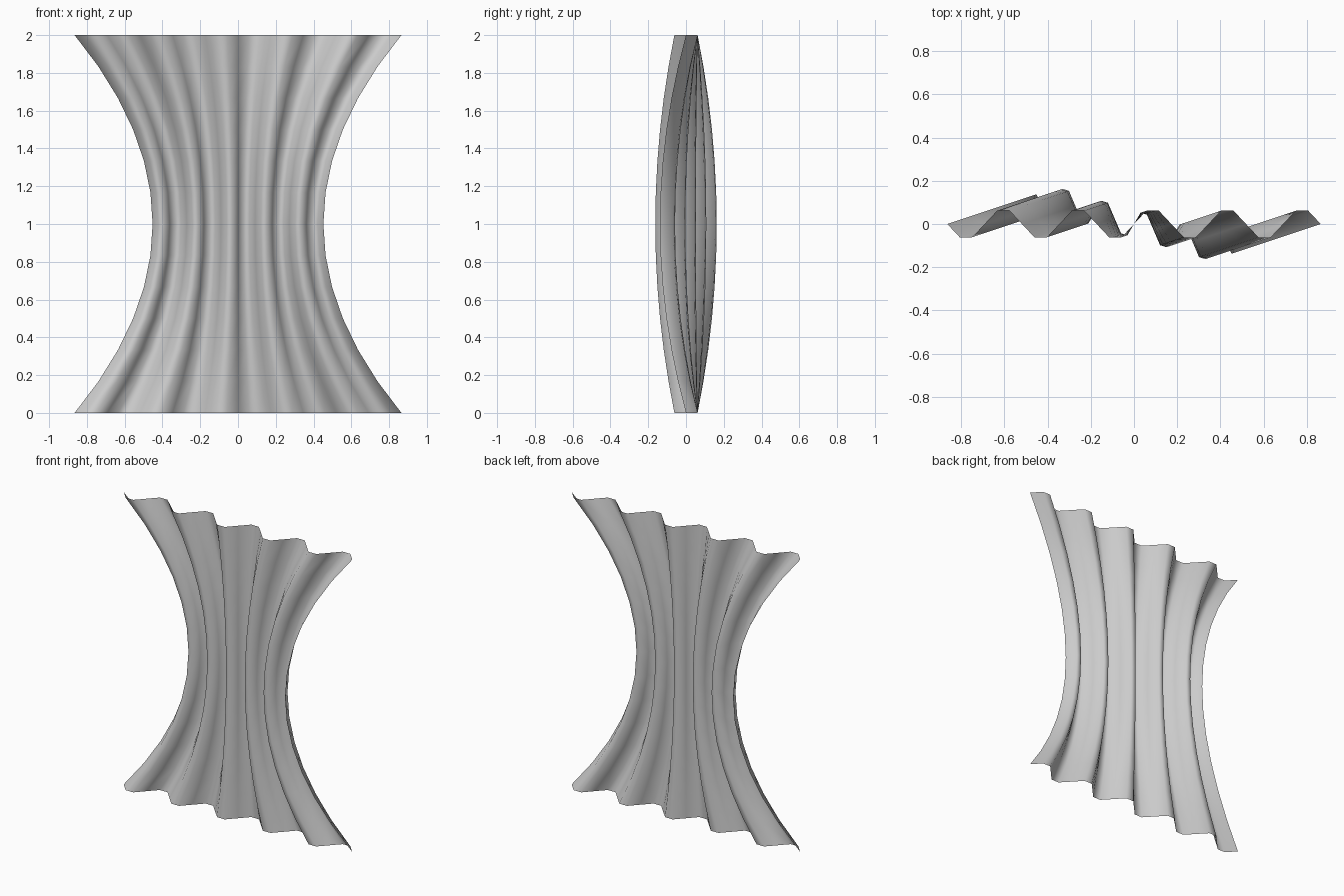
import bpy, bmesh, math

if "Cube" in bpy.data.objects:
    bpy.data.objects.remove(bpy.data.objects["Cube"])

COLS, ROWS = 30, 12          # six segments per fold, five folds
HALF, WAIST = 0.865, 0.452   # half width at the ends and at the middle
AMP, LEAN = 0.071, 0.138     # fold depth, sideways lean of the waist


def cloth_point(u, t):
    """u runs -1..1 across, t runs -1..1 up the cloth."""
    pinch = 1 - t * t
    x = u * (HALF - (HALF - WAIST) * pinch)
    y = AMP * math.sin(5 * math.pi * u) - LEAN * u * pinch
    return x, y, 1 + t


# Pleated cloth gathered at the waist
bm = bmesh.new()
grid = [[bm.verts.new(cloth_point(2 * c / COLS - 1, 2 * r / ROWS - 1))
         for c in range(COLS + 1)] for r in range(ROWS + 1)]
for r in range(ROWS):
    for c in range(COLS):
        f = bm.faces.new((grid[r][c], grid[r][c + 1],
                          grid[r + 1][c + 1], grid[r + 1][c]))
        f.smooth = True
mesh = bpy.data.meshes.new("curtain")
bm.to_mesh(mesh)
bm.free()
curtain = bpy.data.objects.new("curtain", mesh)
bpy.context.collection.objects.link(curtain)
